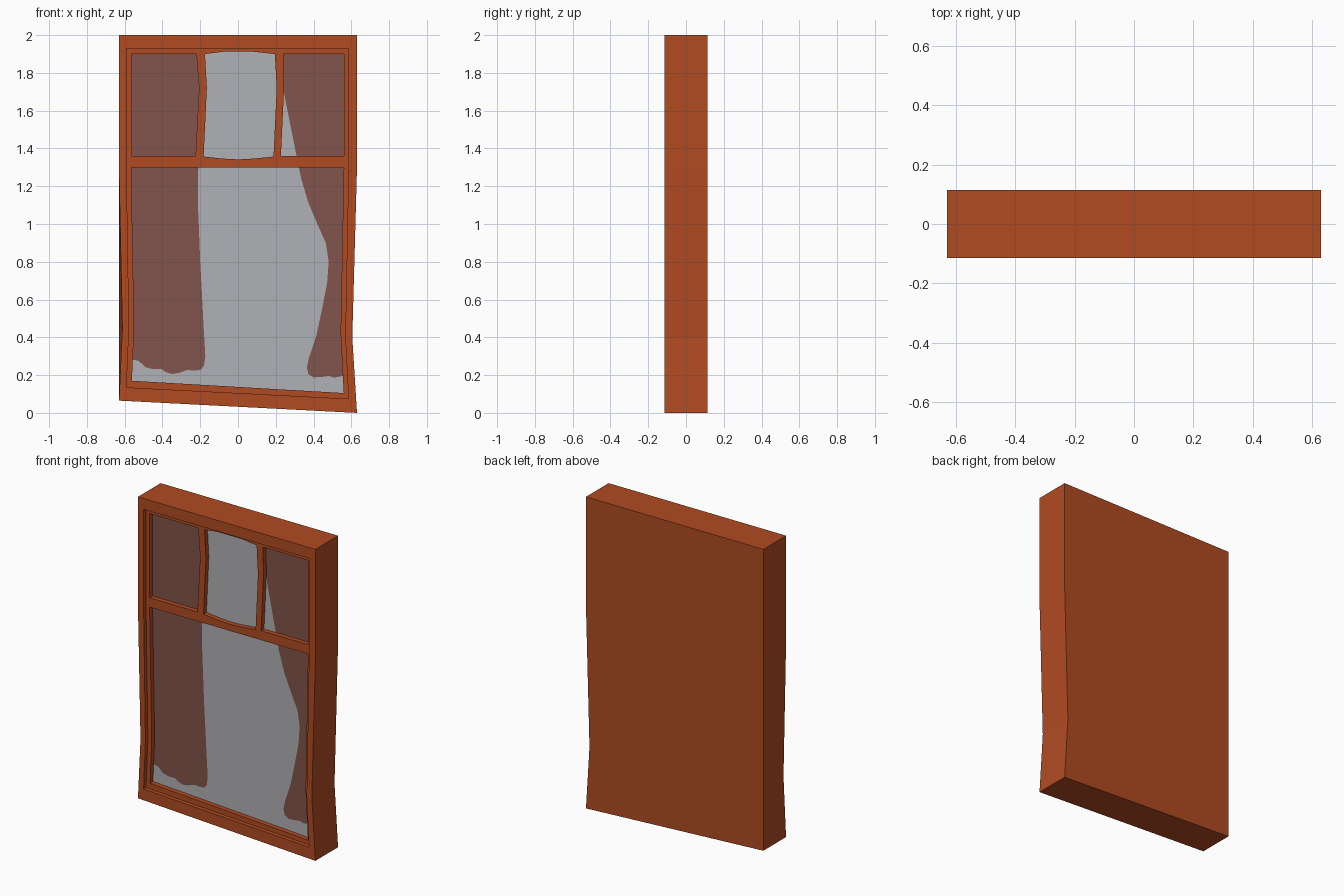
import bpy, bmesh, math

if "Cube" in bpy.data.objects:
    bpy.data.objects.remove(bpy.data.objects["Cube"])


def material(name, rgb):
    m = bpy.data.materials.new(name)
    m.diffuse_color = (*rgb, 1)
    m.use_nodes = True
    m.node_tree.nodes["Principled BSDF"].inputs["Base Color"].default_value = m.diffuse_color
    return m


WOOD = material("orange_wood", (0.44, 0.070, 0.016))
GLASS = material("grey_glass", (0.435, 0.44, 0.465))
CURTAIN = material("brown_curtain", (0.226, 0.088, 0.072))


def finish(bm, name, mats):
    me = bpy.data.meshes.new(name)
    bm.to_mesh(me)
    bm.free()
    for m in mats:
        me.materials.append(m)
    ob = bpy.data.objects.new(name, me)
    bpy.context.collection.objects.link(ob)
    return ob


def outline(left, right, top, bot_l, bot_r, pinch_l, pinch_r):
    """Warped rectangle, pinched inwards low on each side."""
    return [(-left, top), (right, top), (right, 1.3), (right - pinch_r, 0.4),
            (right, bot_r), (-left, bot_l), (-left + pinch_l, 0.45), (-left, 1.3)]


# Outer frame: back, front, opening edge, recess floor
opening = outline(0.59, 0.585, 1.93, 0.135, 0.075, 0.013, 0.017)
rings = [(0.115, outline(0.63, 0.63, 2.0, 0.065, 0.0, 0.0, 0.025)),
         (-0.115, outline(0.63, 0.63, 2.0, 0.065, 0.0, 0.018, 0.025)),
         (-0.115, opening), (-0.05, opening)]
bm = bmesh.new()
loops = [[bm.verts.new((x, y, z)) for x, z in pts] for y, pts in rings]
for a, b in zip(loops, loops[1:]):
    for i in range(len(a)):
        j = (i + 1) % len(a)
        bm.faces.new((a[i], a[j], b[j], b[i]))
bm.faces.new(loops[0])
bm.faces.new(loops[-1])
bmesh.ops.recalc_face_normals(bm, faces=bm.faces)
finish(bm, "window_frame", [WOOD])

# Sash with crossbar and mullions: flat outline with four pane holes
holes = [
    [(-0.565, 1.90), (-0.22, 1.90), (-0.206, 1.72), (-0.225, 1.36), (-0.565, 1.36)],
    [(-0.175, 1.90), (-0.08, 1.912), (0.08, 1.912), (0.195, 1.90), (0.205, 1.72),
     (0.188, 1.357), (0.08, 1.346), (0.0, 1.342), (-0.08, 1.346), (-0.182, 1.357), (-0.165, 1.72)],
    [(0.24, 1.90), (0.56, 1.90), (0.56, 1.36), (0.227, 1.36), (0.244, 1.72)],
    [(-0.565, 1.30), (0.56, 1.30), (0.543, 0.42), (0.56, 0.105), (-0.562, 0.17), (-0.55, 0.45)],
]
cu = bpy.data.curves.new("sash_profile", 'CURVE')
cu.dimensions = '2D'
cu.fill_mode = 'BOTH'
cu.extrude = 0.02
for pts in [opening] + holes:
    sp = cu.splines.new('POLY')
    sp.points.add(len(pts) - 1)
    for p, (x, z) in zip(sp.points, pts):
        p.co = (x, z, 0, 1)
    sp.use_cyclic_u = True
tmp = bpy.data.objects.new("sash_profile", cu)
bpy.context.collection.objects.link(tmp)
deps = bpy.context.evaluated_depsgraph_get()
me = bpy.data.meshes.new_from_object(tmp.evaluated_get(deps))
bm = bmesh.new()
bm.from_mesh(me)
bpy.data.objects.remove(tmp)
for v in bm.verts:
    x, z, d = v.co
    v.co = (x, -0.07 - d, z)
bmesh.ops.remove_doubles(bm, verts=bm.verts, dist=0.0005)
bmesh.ops.recalc_face_normals(bm, faces=bm.faces)
for f in bm.faces:
    f.material_index = 0
    f.smooth = False
finish(bm, "sash_and_bars", [WOOD])

# Glass sheet divided along the curtain edges (top to bottom hem)
edge_l = [(-0.20, 1.92), (-0.20, 1.35), (-0.213, 1.27), (-0.212, 1.1), (-0.20, 0.8),
          (-0.18, 0.42), (-0.173, 0.3), (-0.18, 0.25), (-0.198, 0.228), (-0.23, 0.224),
          (-0.27, 0.227), (-0.31, 0.212), (-0.35, 0.206), (-0.38, 0.215), (-0.405, 0.232),
          (-0.45, 0.232), (-0.49, 0.242), (-0.525, 0.275), (-0.575, 0.285)]
edge_r = [(0.215, 1.92), (0.248, 1.67), (0.28, 1.51), (0.312, 1.35), (0.335, 1.24),
          (0.37, 1.12), (0.42, 1.0), (0.465, 0.9), (0.48, 0.8), (0.472, 0.69),
          (0.445, 0.55), (0.415, 0.41), (0.375, 0.29), (0.365, 0.24), (0.373, 0.205),
          (0.40, 0.188), (0.44, 0.19), (0.48, 0.195), (0.51, 0.187), (0.565, 0.198)]
bm = bmesh.new()


def add(pts):
    return [bm.verts.new((x, -0.06, z)) for x, z in pts]


L, R = add(edge_l), add(edge_r)
top_l, top_r = add([(-0.575, 1.92)]), add([(0.565, 1.92)])
low = add([(0.565, 0.09), (-0.575, 0.15)])
for verts, mat in ((top_l + L, 1), (R[::-1] + top_r[::-1], 1),
                   (L[::-1] + R + low, 0)):
    f = bm.faces.new(verts)
    f.material_index = mat
    f.normal_update()
    if f.normal.y > 0:
        f.normal_flip()
bmesh.ops.triangulate(bm, faces=bm.faces[:])
finish(bm, "glass_and_curtains", [GLASS, CURTAIN])
